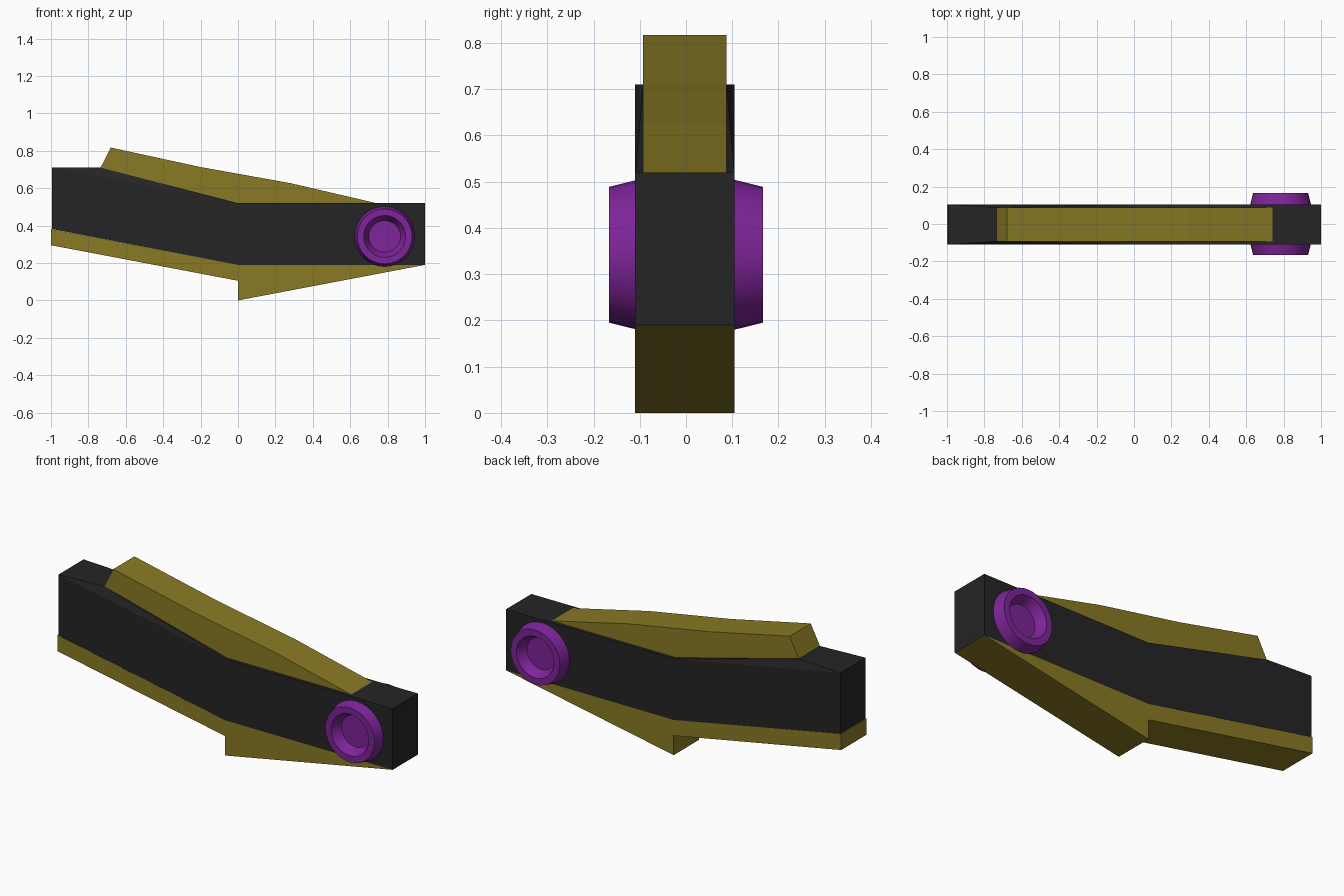
import bpy
import bmesh
import math
from mathutils import Vector

cube = bpy.data.objects.get("Cube")
if cube:
    bpy.data.objects.remove(cube, do_unlink=True)


def material(name, rgb):
    mat = bpy.data.materials.new(name)
    mat.use_nodes = True
    mat.diffuse_color = (*rgb, 1)
    mat.node_tree.nodes["Principled BSDF"].inputs["Base Color"].default_value = (*rgb, 1)
    return mat


BLACK = material("charcoal black", (0.018, 0.018, 0.018))
OLIVE = material("olive gold", (0.25, 0.195, 0.018))
PURPLE = material("purple", (0.21, 0.018, 0.32))

MID_Y = -0.0025
HALF = 0.1075
FIN_HALF = 0.09


def finish(bm, name, mat):
    bmesh.ops.recalc_face_normals(bm, faces=bm.faces)
    mesh = bpy.data.meshes.new(name)
    bm.to_mesh(mesh)
    bm.free()
    mesh.materials.append(mat)
    obj = bpy.data.objects.new(name, mesh)
    bpy.context.collection.objects.link(obj)
    return obj


def prism(name, profile, half, mat):
    """Extrude an x-z outline across the width."""
    bm = bmesh.new()
    face = bm.faces.new([bm.verts.new((x, MID_Y - half, z)) for x, z in profile])
    ext = bmesh.ops.extrude_face_region(bm, geom=[face])
    moved = [g for g in ext["geom"] if isinstance(g, bmesh.types.BMVert)]
    bmesh.ops.translate(bm, verts=moved, vec=(0, 2 * half, 0))
    return finish(bm, name, mat)


# Bent main arm
prism("arm_body", [(-0.995, 0.71), (0, 0.52), (1, 0.52), (1, 0.19),
                   (0, 0.19), (-0.995, 0.382)], HALF, BLACK)

# Raised rear ridge that narrows to the fin's width
bm = bmesh.new()
for x, half, z in ((-0.995, HALF, 0.71), (-0.735, FIN_HALF, 0.71), (0, HALF, 0.52)):
    for side in (-1, 1):
        bm.verts.new((x, MID_Y + side * half, z))
bmesh.ops.convex_hull(bm, input=bm.verts)
finish(bm, "arm_ridge", BLACK)

# Narrow fin on top and full-width plate underneath
prism("top_fin", [(-0.735, 0.71), (-0.68, 0.817), (-0.2, 0.713), (0.28, 0.627),
                  (0.74, 0.52), (0, 0.52)], FIN_HALF, OLIVE)
prism("lower_plate", [(-1, 0.382), (-1, 0.295), (0, 0.105), (0, 0),
                      (1, 0.19), (0, 0.19)], HALF, OLIVE)


# Round hubs with a tapered recess, one on each side
def hub(name, side):
    segments = 32
    centre = Vector((0.784, 0, 0.342))
    bm = bmesh.new()
    rings = []
    for radius, y in ((0.162, 0.105), (0.147, 0.166), (0.112, 0.166), (0.085, 0.115)):
        ring = []
        for i in range(segments):
            a = math.tau * i / segments
            ring.append(bm.verts.new(centre + Vector(
                (radius * math.cos(a), side * y, radius * math.sin(a)))))
        rings.append(ring)
    for a, b in zip(rings, rings[1:]):
        for i in range(segments):
            j = (i + 1) % segments
            bm.faces.new((a[i], a[j], b[j], b[i]))
    bm.faces.new(rings[-1])
    bm.faces.new(rings[0])
    obj = finish(bm, name, PURPLE)
    bpy.ops.object.select_all(action="DESELECT")
    obj.select_set(True)
    bpy.context.view_layer.objects.active = obj
    bpy.ops.object.shade_smooth_by_angle(angle=math.radians(30))


hub("front_hub", -1)
hub("back_hub", 1)
